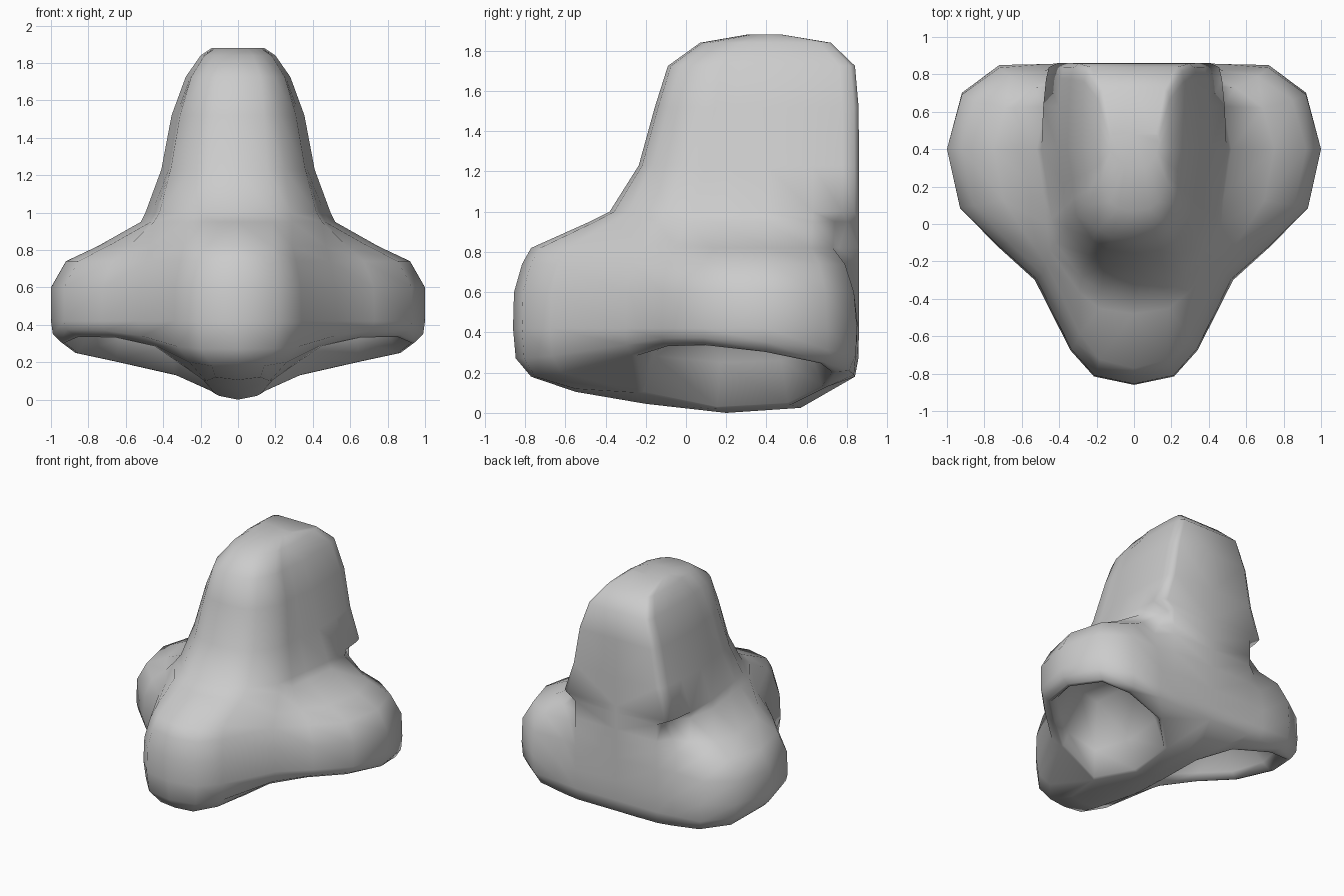
import bpy, bmesh
from mathutils import Vector

if "Cube" in bpy.data.objects:
    bpy.data.objects.remove(bpy.data.objects["Cube"])

# Levels: z, front y, ridge half-width, crease x, crease y, wing x, back y
BRIDGE = [
    (1.88, .30, .08, .12, .37, .14, .48),
    (1.84, .07, .13, .18, .22, .20, .72),
    (1.725, -.09, .19, .25, .10, .28, .84),
    (1.52, -.155, .22, .31, .05, .355, .858),
    (1.23, -.235, .25, .36, -.02, .41, .86),
    (1.00, -.38, .28, .42, -.10, .495, .86),
]
# The same, with the wing's own back y and the depth of the groove behind it
LOWER = [
    (.95, -.48, .29, .45, -.14, .52, .86, .74, .80),
    (.82, -.77, .29, .47, -.21, .75, .86, .73, .76),
    (.74, -.815, .31, .49, -.27, .92, .86, .79, .775),
    (.60, -.855, .335, .52, -.295, 1.0, .86, .835, .82),
    (.42, -.86, .34, .53, -.30, 1.0, .86, .85, .855),
]
mix = lambda p, q, t: p + (q - p) * t


def half_section(z, f, a, cx, cy, w, b, wing_b=None, groove=None):
    """Right half of a section, from front centre round to back centre."""
    wing_y = mix(cy, .4, .55)
    pts = [(0, f), (.63 * a, mix(f, cy, .08)), (a, mix(f, cy, .33)), (cx, cy),
           (mix(cx, .93 * w, .5), mix(cy, wing_y, .47)), (.93 * w, wing_y), (w, .4)]
    if wing_b is None:  # squared back corner on the bridge
        pts += [(.98 * w, mix(.4, b, .5)), (.95 * w, mix(.4, b, .82)),
                (.92 * w, mix(.4, b, .95)), (.83 * w, b)]
    else:               # rounded wing, separated from the flat back strip
        pts += [(.92 * w, mix(.4, wing_b, .67)), (.72 * w, wing_b),
                (mix(.35, .72 * w, .35), groove), (.35, b)]
    return [(x, y, z) for x, y in pts + [(0, b)]]


# Lower rim, rising over the nostril, and a rounding ring above it
RIM = [(0, -.77, .18), (.14, -.75, .18), (.26, -.62, .20), (.44, -.27, .29),
       (.66, -.11, .34), (.87, .09, .345), (.95, .4, .31), (.87, .69, .25),
       (.68, .81, .21), (.46, .835, .19), (.34, .84, .18), (0, .84, .18)]
rings = [half_section(*lv) for lv in BRIDGE + LOWER]
rings.append([(mix(u[0], r[0], .2), mix(u[1], r[1], .15), mix(u[2], r[2], .62))
              for u, r in zip(rings[-1], RIM)])
rings.append(RIM)

bm = bmesh.new()
rows = [[bm.verts.new(p) for p in ring] for ring in rings]
for up, lo in zip(rows, rows[1:]):
    for i in range(len(up) - 1):
        bm.faces.new((up[i], lo[i], lo[i + 1], up[i + 1]))
bm.faces.new(rows[0])

# Underside: central spine and the inner edge of the nostril
p = rows[-1]
s = [bm.verts.new(v) for v in [(0, -.55, .105), (0, -.2, .045), (0, .2, 0), (0, .57, .025)]]
q = [bm.verts.new(v) for v in [(.12, -.55, .12), (.17, -.24, .10), (.10, .15, .02),
                               (.13, .52, .04), (.33, .70, .13), (.66, .75, .205)]]
for f in [(p[0], s[0], q[0], p[1]), (p[1], q[0], q[1], p[2]), (p[2], q[1], p[3]),
          (s[0], s[1], q[1], q[0]), (s[1], s[2], q[2], q[1]), (s[2], s[3], q[3], q[2]),
          (s[3], p[11], p[10], q[4], q[3]), (p[10], p[9], p[8], q[5], q[4]),
          (p[8], p[7], q[5])]:
    bm.faces.new(f)

# Nostril: thin lip, then a cavity that narrows upward
loop = [p[3], p[4], p[5], p[6], p[7], q[5], q[4], q[3], q[2], q[1]]
centre = Vector((.52, .25, .2))
for scale, top, blend in [(.95, .2, .06), (.87, .40, .6), (.6, .56, 1)]:
    new = [bm.verts.new((mix(centre.x, v.co.x, scale), mix(centre.y, v.co.y, scale),
                         mix(v.co.z, top, blend))) for v in loop]
    for i in range(len(loop)):
        j = (i + 1) % len(loop)
        bm.faces.new((loop[i], loop[j], new[j], new[i]))
    loop = new
bm.faces.new(loop)

# Consistent outward normals
bmesh.ops.recalc_face_normals(bm, faces=bm.faces[:])
probe = max(bm.faces, key=lambda f: f.calc_center_median().x)
if probe.normal.x < 0:
    bmesh.ops.reverse_faces(bm, faces=bm.faces[:])

mesh = bpy.data.meshes.new("nose")
bm.to_mesh(mesh)
bm.free()
nose = bpy.data.objects.new("nose", mesh)
bpy.context.collection.objects.link(nose)
mesh.shade_smooth()
mirror = nose.modifiers.new("mirror", 'MIRROR')
mirror.use_clip = True
mirror.merge_threshold = .001
